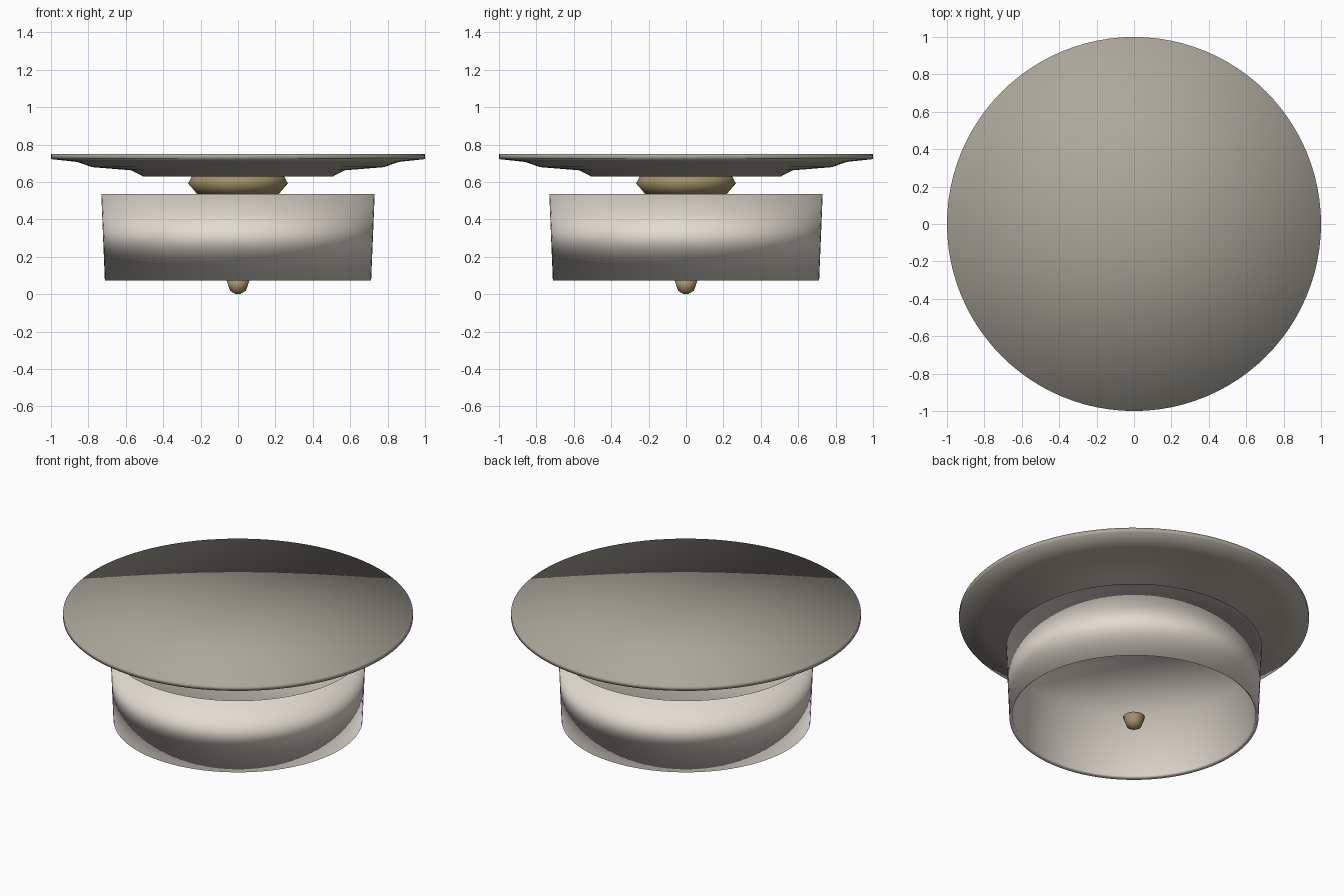
import bpy, bmesh
from math import cos, sin, tau

if "Cube" in bpy.data.objects:
    bpy.data.objects.remove(bpy.data.objects["Cube"])


def material(name, color):
    m = bpy.data.materials.new(name)
    m.diffuse_color = color
    m.use_nodes = True
    m.node_tree.nodes["Principled BSDF"].inputs["Base Color"].default_value = m.diffuse_color
    return m


def lathe(name, profile, mat, sides=96):
    """Revolve (radius, z) points, bottom to top; both ends are closed by a centre fan."""
    bm = bmesh.new()
    bottom = bm.verts.new((0, 0, profile[0][1]))
    top = bm.verts.new((0, 0, profile[-1][1]))
    rings = [[bm.verts.new((r * cos(tau * i / sides), r * sin(tau * i / sides), z))
              for i in range(sides)] for r, z in profile]
    for i in range(sides):
        j = (i + 1) % sides
        bm.faces.new((bottom, rings[0][j], rings[0][i]))
        bm.faces.new((top, rings[-1][i], rings[-1][j]))
        for a, b in zip(rings, rings[1:]):
            bm.faces.new((a[i], a[j], b[j], b[i]))
    for f in bm.faces:
        f.smooth = True
    mesh = bpy.data.meshes.new(name)
    bm.to_mesh(mesh)
    bm.free()
    mesh.materials.append(mat)
    obj = bpy.data.objects.new(name, mesh)
    bpy.context.collection.objects.link(obj)
    return obj


bronze = material("canopy_grey", (0.41, 0.39, 0.33, 1))
brass = material("brass", (0.36, 0.28, 0.14, 1))
glass = material("shade_white", (0.76, 0.72, 0.64, 1))

# Stepped ceiling plate with a flat top
lathe("ceiling_plate", [(0.505, 0.628), (0.57, 0.662), (0.78, 0.679),
                        (0.86, 0.707), (1.0, 0.722), (1.0, 0.75)], bronze)
# Collar joining the plate and the shade
lathe("collar", [(0.215, 0.532), (0.267, 0.592), (0.245, 0.632)], brass)
# Slightly flared drum shade, hollow from below and slightly recessed on top
lathe("drum_shade", [(0.71, 0.50), (0.695, 0.09), (0.712, 0.074), (0.731, 0.535), (0.715, 0.515)],
      glass)
# Small knob under the shade
lathe("bottom_knob", [(0.012, 0.0), (0.042, 0.018), (0.063, 0.077)], brass, 16)
